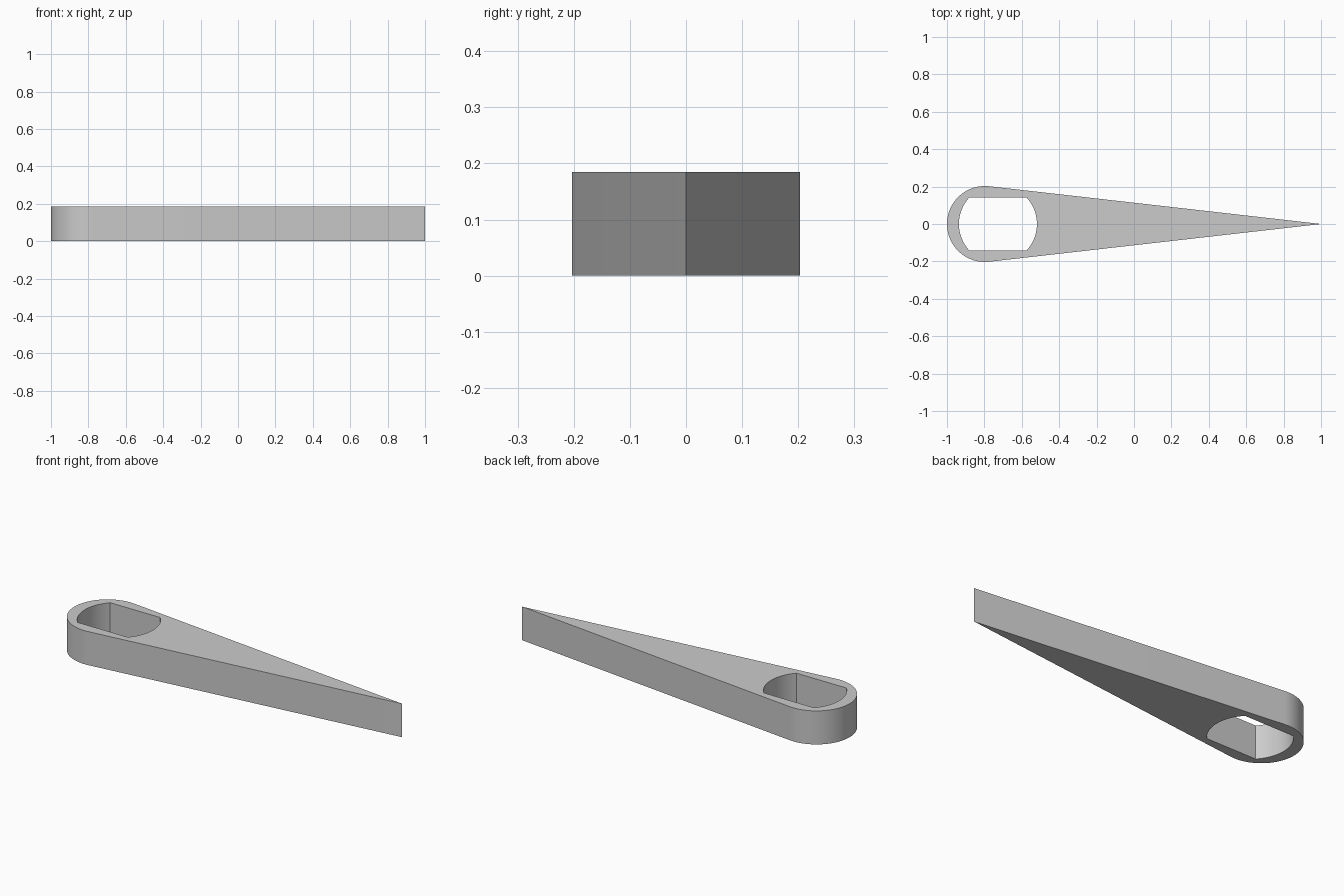
import bpy
import bmesh
from math import acos, asin, cos, sin, pi, radians

cube = bpy.data.objects.get("Cube")
if cube:
    bpy.data.objects.remove(cube, do_unlink=True)

HEIGHT = 0.185
END_X, END_R = -0.797, 0.203                    # rounded end
TIP_X = 1.0                                     # sharp end
HOLE_X, HOLE_R, FLAT_Y = -0.7275, 0.2085, 0.142  # round hole with two flats


def arc(cx, r, start, end, steps):
    """Points along an arc centred on the x axis."""
    angles = [start + (end - start) * i / steps for i in range(steps + 1)]
    return [(cx + r * cos(a), r * sin(a)) for a in angles]


def add_loop(bm, points):
    verts = [bm.verts.new((x, y, 0)) for x, y in points]
    return [bm.edges.new((v, verts[i - 1])) for i, v in enumerate(verts)]


# Teardrop outline: an arc with tangents running to the tip
tangent = acos(END_R / (TIP_X - END_X))
outline = arc(END_X, END_R, tangent, 2 * pi - tangent, 48) + [(TIP_X, 0)]

# Hole outline: two opposite arcs joined by straight flats
half = asin(FLAT_Y / HOLE_R)
hole = arc(HOLE_X, HOLE_R, -half, half, 20) + arc(HOLE_X, HOLE_R, pi - half, pi + half, 20)

# Fill between the outlines and extrude upwards
bm = bmesh.new()
edges = add_loop(bm, outline) + add_loop(bm, hole)
bmesh.ops.triangle_fill(bm, edges=edges, use_beauty=True, normal=(0, 0, 1))
result = bmesh.ops.extrude_face_region(bm, geom=bm.faces[:], use_keep_orig=True)
top = [g for g in result["geom"] if isinstance(g, bmesh.types.BMVert)]
bmesh.ops.translate(bm, verts=top, vec=(0, 0, HEIGHT))
bmesh.ops.recalc_face_normals(bm, faces=bm.faces[:])
mesh = bpy.data.meshes.new("tapered_pointer")
bm.to_mesh(mesh)
bm.free()

pointer = bpy.data.objects.new("tapered_pointer", mesh)
bpy.context.collection.objects.link(pointer)

# Plain grey material
grey = bpy.data.materials.new("light_grey")
grey.use_nodes = True
colour = (0.6, 0.6, 0.6, 1)
grey.diffuse_color = colour
grey.node_tree.nodes["Principled BSDF"].inputs["Base Color"].default_value = colour
mesh.materials.append(grey)

# Smooth curved walls, crisp rims
bpy.ops.object.select_all(action="DESELECT")
pointer.select_set(True)
bpy.context.view_layer.objects.active = pointer
bpy.ops.object.shade_smooth_by_angle(angle=radians(30))
